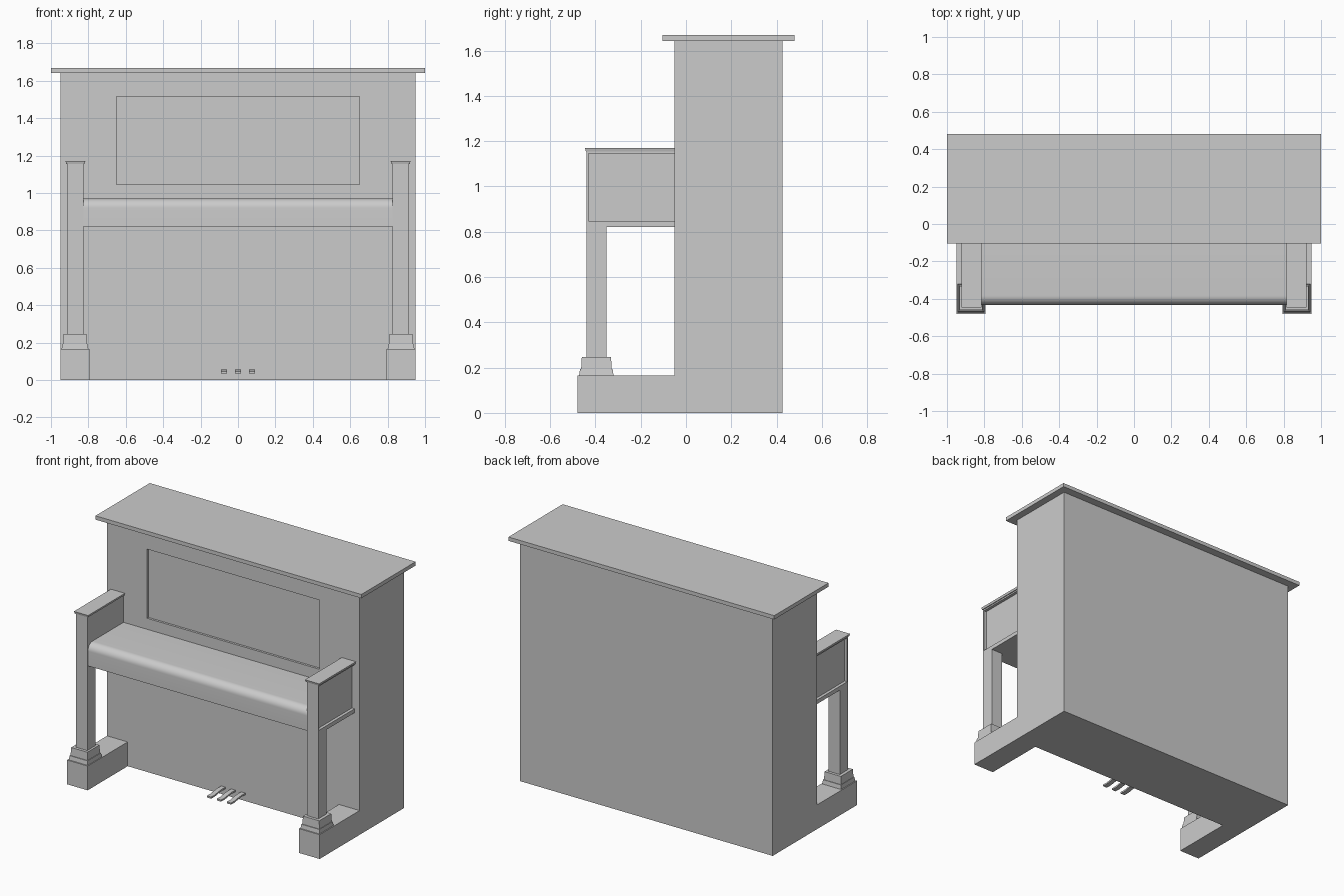
import bpy, bmesh, math

if "Cube" in bpy.data.objects:
    bpy.data.objects.remove(bpy.data.objects["Cube"])


def finish(name, bm, smooth=False):
    bmesh.ops.recalc_face_normals(bm, faces=bm.faces)
    me = bpy.data.meshes.new(name)
    bm.to_mesh(me)
    bm.free()
    ob = bpy.data.objects.new(name, me)
    bpy.context.collection.objects.link(ob)
    if smooth:
        bpy.ops.object.select_all(action='DESELECT')
        ob.select_set(True)
        bpy.context.view_layer.objects.active = ob
        bpy.ops.object.shade_smooth_by_angle(angle=math.radians(35))
    return ob


def box(bm, x0, x1, y0, y1, z0, z1, flare=0.0):
    """Box whose top is widened by flare (negative tapers it)."""
    f = flare
    lo = [(x0, y0), (x1, y0), (x1, y1), (x0, y1)]
    hi = [(x0 - f, y0 - f), (x1 + f, y0 - f), (x1 + f, y1 + f), (x0 - f, y1 + f)]
    a = [bm.verts.new((x, y, z0)) for x, y in lo]
    b = [bm.verts.new((x, y, z1)) for x, y in hi]
    bm.faces.new(a)
    bm.faces.new(b)
    return [bm.faces.new((a[i], a[(i + 1) % 4], b[(i + 1) % 4], b[i])) for i in range(4)]


def prism(bm, profile, x0, x1):
    """Side profile in (y, z) swept along x."""
    a = [bm.verts.new((x0, y, z)) for y, z in profile]
    b = [bm.verts.new((x1, y, z)) for y, z in profile]
    bm.faces.new(a)
    bm.faces.new(b[::-1])
    n = len(a)
    for i in range(n):
        bm.faces.new((a[i], a[(i + 1) % n], b[(i + 1) % n], b[i]))


def simple_box(name, *dims, flare=0.0):
    bm = bmesh.new()
    box(bm, *dims, flare=flare)
    return finish(name, bm)


# Case with recessed upper front panel
bm = bmesh.new()
front = box(bm, -0.95, 0.95, -0.05, 0.425, 0, 1.642)[0]
bmesh.ops.recalc_face_normals(bm, faces=bm.faces)
bmesh.ops.inset_region(bm, faces=[front], thickness=0.1)
for v in front.verts:
    v.co.x = math.copysign(0.65, v.co.x)
    v.co.z = 1.515 if v.co.z > 0.8 else 1.045
ret = bmesh.ops.extrude_discrete_faces(bm, faces=[front])
for v in ret['faces'][0].verts:
    v.co.y += 0.015
finish("case", bm)

# Top lid
simple_box("top_lid", -1, 1, -0.103, 0.48, 1.642, 1.668)

# Keyboard lid with rounded front edge
r = 0.05
arc = [(-0.383 - r * math.sin(t), 0.92 + r * math.cos(t))
       for t in (math.radians(9 * i) for i in range(11))]
bm = bmesh.new()
prism(bm, [(-0.05, 0.82), (-0.05, 0.97)] + arc + [(-0.433, 0.82)], -0.828, 0.828)
finish("keyboard_lid", bm, smooth=True)

# Side parts, mirrored left and right
for side, s in (("right", 1), ("left", -1)):
    def sbox(name, x0, x1, *rest, flare=0.0):
        simple_box(f"{side}_{name}", *sorted((s * x0, s * x1)), *rest, flare=flare)

    sbox("foot", 0.795, 0.95, -0.48, -0.05, 0, 0.165)
    sbox("leg_base_moulding", 0.80, 0.943, -0.472, -0.32, 0.165, 0.193, flare=-0.004)
    sbox("leg_base_block", 0.808, 0.936, -0.463, -0.328, 0.193, 0.247, flare=-0.003)
    sbox("front_leg", 0.826, 0.912, -0.44, -0.35, 0.247, 0.82)
    sbox("arm_cap", 0.820, 0.918, -0.442, -0.05, 1.155, 1.17, flare=0.004)

    # Arm core and the raised border around its outer panel
    bm = bmesh.new()
    x0, x1 = sorted((s * 0.826, s * 0.892))
    box(bm, x0, x1, -0.44, -0.05, 0.82, 1.155)
    x0, x1 = sorted((s * 0.892, s * 0.912))
    prism(bm, [(-0.05, 0.82), (-0.44, 0.82), (-0.44, 1.155), (-0.05, 1.155),
               (-0.05, 1.145), (-0.43, 1.145), (-0.43, 0.847), (-0.05, 0.847)], x0, x1)
    bmesh.ops.remove_doubles(bm, verts=bm.verts, dist=1e-5)
    finish(f"{side}_arm", bm)

# Pedals with a gently curved profile
path = [(-0.04, 0.054), (-0.09, 0.055), (-0.13, 0.051), (-0.165, 0.045), (-0.205, 0.046)]
profile = path + [(y, z - 0.011) for y, z in reversed(path)]
for name, x in (("left", -0.075), ("middle", 0), ("right", 0.075)):
    bm = bmesh.new()
    prism(bm, profile, x - 0.016, x + 0.016)
    finish(f"{name}_pedal", bm, smooth=True)
